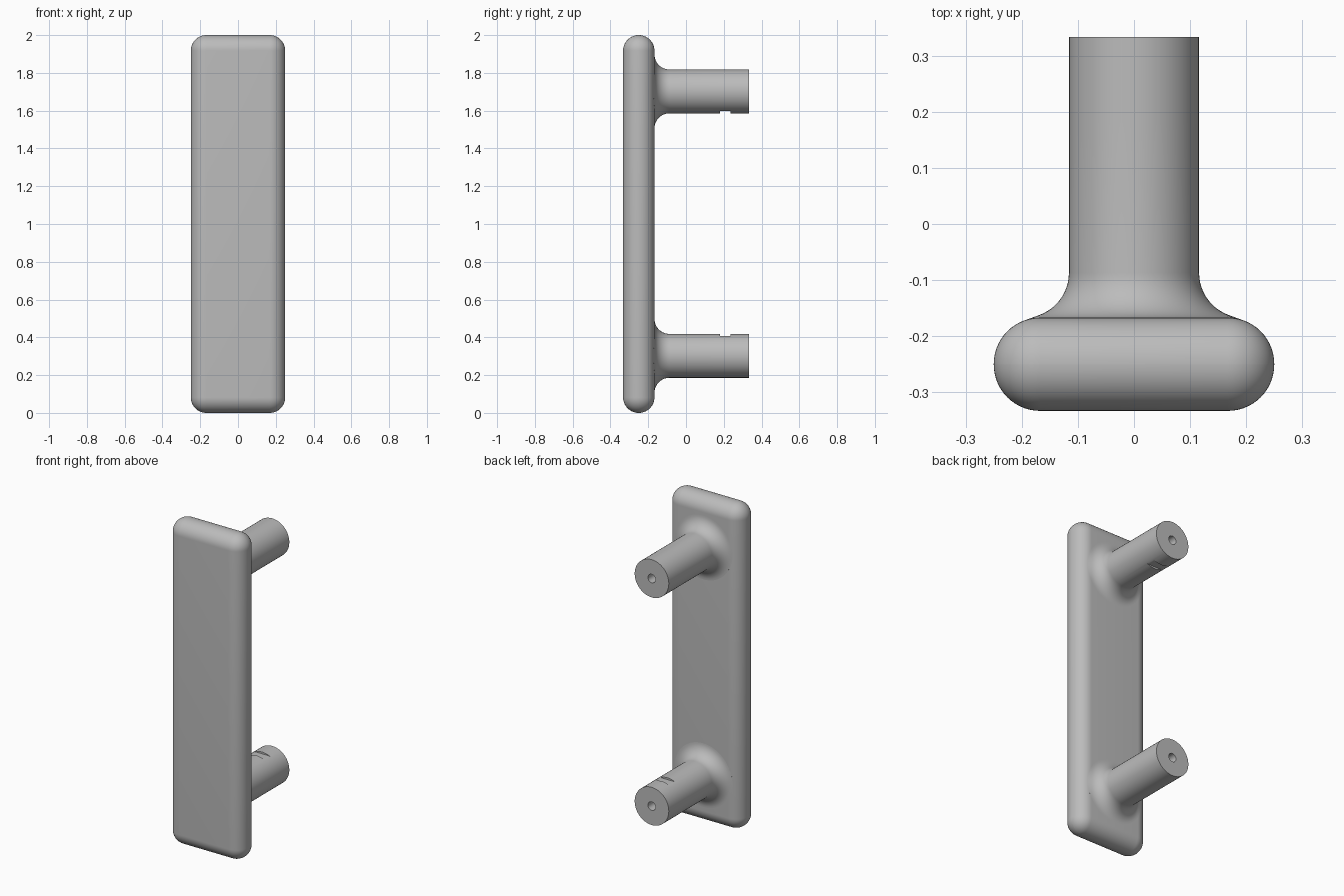
import bpy, bmesh, math

if "Cube" in bpy.data.objects:
    bpy.data.objects.remove(bpy.data.objects["Cube"])

HALF_W, BACK, FRONT = 0.25, -0.167, -0.333
EDGE = 0.0825                 # rounding of the grip plate
POST_R, FILLET = 0.116, 0.08
END = 0.333
HOLE_R, HOLE_FLOOR = 0.026, 0.08
SLOT, SLOT_DEPTH = (0.18, 0.235), 0.011
SEGMENTS = 80

grey = bpy.data.materials.new("satin grey")
grey.use_nodes = True
colour = (0.5, 0.5, 0.5, 1)
grey.diffuse_color = colour
grey.node_tree.nodes["Principled BSDF"].inputs["Base Color"].default_value = colour


def finish(bm, name):
    bmesh.ops.recalc_face_normals(bm, faces=bm.faces[:])
    mesh = bpy.data.meshes.new(name)
    bm.to_mesh(mesh)
    bm.free()
    obj = bpy.data.objects.new(name, mesh)
    bpy.context.collection.objects.link(obj)
    mesh.materials.append(grey)
    bpy.ops.object.select_all(action="DESELECT")
    obj.select_set(True)
    bpy.context.view_layer.objects.active = obj
    bpy.ops.object.shade_smooth_by_angle(angle=math.radians(20))
    return obj


def make_plate():
    bm = bmesh.new()
    bmesh.ops.create_cube(bm, size=1)
    for v in bm.verts:
        v.co.x *= 2 * HALF_W
        v.co.y = v.co.y * (BACK - FRONT) + (BACK + FRONT) / 2
        v.co.z = v.co.z * 2 + 1
    bmesh.ops.bevel(bm, geom=bm.edges[:], offset=EDGE, segments=14,
                    profile=0.5, affect="EDGES")
    finish(bm, "grip_plate")


def edge_drop(x):
    # How far the rounded plate edge falls below its flat back
    over = max(0, abs(x) - (HALF_W - EDGE))
    return EDGE - math.sqrt(EDGE ** 2 - over ** 2)


def make_post(name, height, slot_side):
    # Profile of (radius, y, is slot floor), from the screw hole to the flare
    rings = [(HOLE_R, HOLE_FLOOR, False), (HOLE_R, END, False), (POST_R, END, False)]
    rings += [(POST_R, SLOT[1], False), (POST_R, SLOT[1], True),
              (POST_R, SLOT[0], True), (POST_R, SLOT[0], False)]
    steps = 14
    for i in range(steps + 1):
        a = math.pi / 2 * i / steps
        rings.append((POST_R + FILLET * (1 - math.cos(a)),
                      BACK + FILLET * (1 - math.sin(a)), False))
    rings.append((POST_R + FILLET, BACK - 0.02, False))

    bm = bmesh.new()
    loops = []
    for radius, y, slot in rings:
        loop = []
        for k in range(SEGMENTS):
            a = math.tau * k / SEGMENTS
            x, z = radius * math.cos(a), radius * math.sin(a)
            if slot:
                z = min(z, POST_R - SLOT_DEPTH)
            drop = edge_drop(x) if y < BACK + FILLET else 0
            loop.append(bm.verts.new((x, y - drop, height + slot_side * z)))
        loops.append(loop)
    for a, b in zip(loops, loops[1:]):
        for k in range(SEGMENTS):
            n = (k + 1) % SEGMENTS
            bm.faces.new((a[k], a[n], b[n], b[k]))
    # Hole floor and hidden base
    bm.faces.new(loops[0])
    bm.faces.new(loops[-1])
    bmesh.ops.remove_doubles(bm, verts=bm.verts[:], dist=1e-5)
    finish(bm, name)


make_plate()
make_post("lower_post", 0.302, 1)
make_post("upper_post", 1.702, -1)
